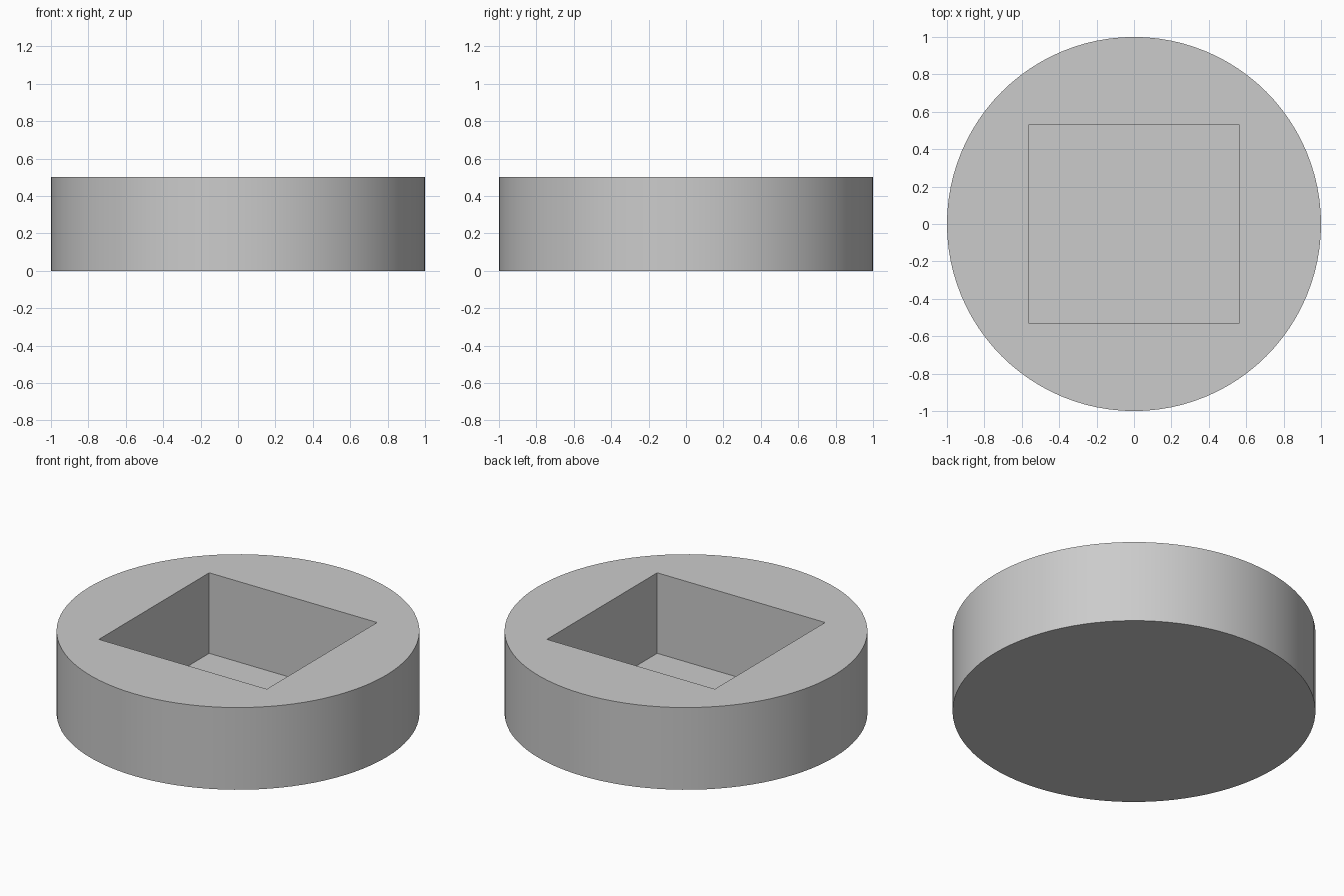
import bpy

# Remove the default cube
default_cube = bpy.data.objects.get("Cube")
if default_cube:
    bpy.data.objects.remove(default_cube, do_unlink=True)

HEIGHT = 0.5
FLOOR = 0.01
POCKET_X, POCKET_Y = 1.13, 1.06

# Single grey material
grey = bpy.data.materials.new("plain grey")
grey.use_nodes = True
colour = (0.6, 0.6, 0.6, 1)
grey.diffuse_color = colour
grey.node_tree.nodes["Principled BSDF"].inputs["Base Color"].default_value = colour

# Round body
bpy.ops.mesh.primitive_cylinder_add(vertices=96, radius=1, depth=HEIGHT,
                                    location=(0, 0, HEIGHT / 2))
body = bpy.context.object
body.name = "round_body"
body.data.materials.append(grey)

# Cutter for the rectangular pocket, leaving a thin floor
bpy.ops.mesh.primitive_cube_add(size=1, location=(0, 0, FLOOR + HEIGHT / 2))
cutter = bpy.context.object
cutter.name = "pocket_cutter"
cutter.scale = (POCKET_X, POCKET_Y, HEIGHT)
cutter.data.materials.append(grey)
cutter.hide_render = True

# Cut the pocket and discard the cutter
cut = body.modifiers.new("pocket", 'BOOLEAN')
cut.operation = 'DIFFERENCE'
cut.solver = 'EXACT'
cut.object = cutter
bpy.ops.object.select_all(action='DESELECT')
body.select_set(True)
bpy.context.view_layer.objects.active = body
bpy.ops.object.modifier_apply(modifier=cut.name)
bpy.data.objects.remove(cutter, do_unlink=True)

# Smooth the round wall, keep the rims and pocket edges sharp
bpy.ops.object.shade_smooth_by_angle(angle=0.5)
